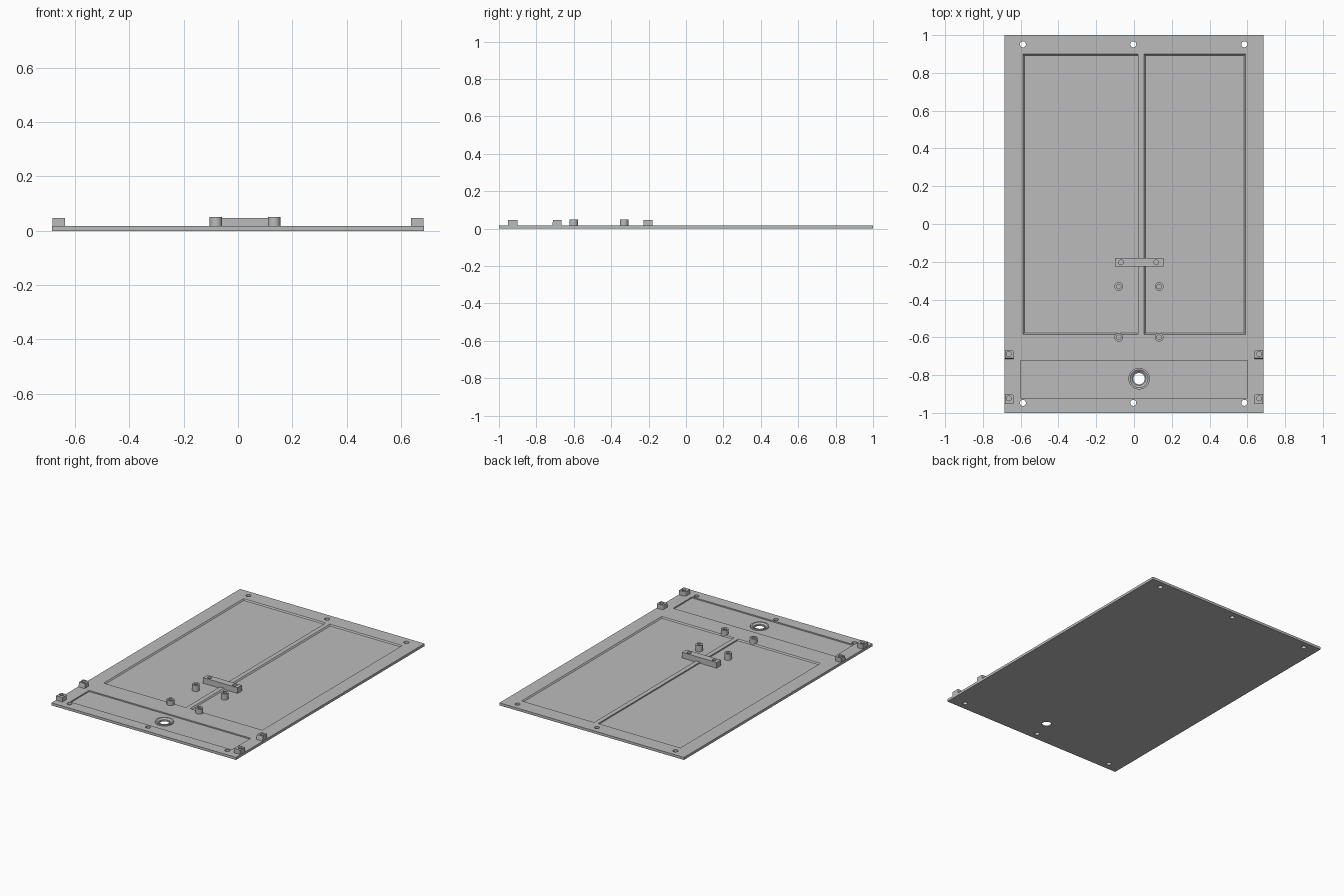
import bpy, bmesh, math

if "Cube" in bpy.data.objects:
    bpy.data.objects.remove(bpy.data.objects["Cube"])

TOP, FLOOR, BOSS = 0.017, 0.009, 0.047

grey = bpy.data.materials.new("plain_grey")
grey.diffuse_color = (0.5, 0.5, 0.5, 1)
grey.use_nodes = True
grey.node_tree.nodes["Principled BSDF"].inputs["Base Color"].default_value = grey.diffuse_color


def loft(name, low, high, z0, z1):
    """Solid between two matching outlines at heights z0 and z1."""
    bm = bmesh.new()
    a = [bm.verts.new((x, y, z0)) for x, y in low]
    b = [bm.verts.new((x, y, z1)) for x, y in high]
    n = len(a)
    bm.faces.new(a[::-1])
    bm.faces.new(b)
    for i in range(n):
        j = (i + 1) % n
        bm.faces.new((a[i], a[j], b[j], b[i]))
    bmesh.ops.recalc_face_normals(bm, faces=bm.faces)
    me = bpy.data.meshes.new(name)
    bm.to_mesh(me)
    bm.free()
    me.materials.append(grey)
    ob = bpy.data.objects.new(name, me)
    bpy.context.collection.objects.link(ob)
    return ob


def rect(x0, x1, y0, y1):
    return [(x0, y0), (x1, y0), (x1, y1), (x0, y1)]


def circle(x, y, r, n=32):
    return [(x + r * math.cos(2 * math.pi * i / n),
             y + r * math.sin(2 * math.pi * i / n)) for i in range(n)]


def cylinder(name, x, y, r, z0, z1, n=32):
    c = circle(x, y, r, n)
    return loft(name, c, c, z0, z1)


def cut(ob, cutters):
    """Subtract the cutters, then remove them."""
    bpy.context.view_layer.objects.active = ob
    for c in cutters:
        m = ob.modifiers.new("cut", 'BOOLEAN')
        m.operation, m.solver, m.object = 'DIFFERENCE', 'EXACT', c
        bpy.ops.object.modifier_apply(modifier=m.name)
        bpy.data.objects.remove(c)


def smooth(ob):
    bpy.ops.object.select_all(action='DESELECT')
    ob.select_set(True)
    bpy.context.view_layer.objects.active = ob
    bpy.ops.object.shade_smooth_by_angle(angle=math.radians(30))


# Base plate with recessed pockets and through holes
r = rect(-0.685, 0.685, -1, 1)
plate = loft("plate", r, r, 0, TOP)
d, up = 0.007, 0.005
k = d * (TOP + up - FLOOR) / (TOP - FLOOR)


def pocket(x0, x1, y0, y1, slope=(1, 1, 1, 1)):
    low = rect(x0 + d * slope[0], x1 - d * slope[1], y0 + d * slope[2], y1 - d * slope[3])
    e = k - d
    high = rect(x0 - e * slope[0], x1 + e * slope[1], y0 - e * slope[2], y1 + e * slope[3])
    return loft("pocket", low, high, FLOOR, TOP + up)


holes = [cylinder("hole", x, y, 0.016, -0.01, 0.03, 24)
         for x in (-0.588, -0.004, 0.584) for y in (-0.947, 0.951)]
cut(plate, [pocket(-0.588, 0.022, -0.585, 0.899, (1, 0, 1, 1)),
            pocket(0.053, 0.59, -0.585, 0.899),
            pocket(-0.6, 0.6, -0.922, -0.722, (0, 0, 0, 0)),
            cylinder("hole", 0.027, -0.819, 0.045, -0.01, 0.03, 40)] + holes)
smooth(plate)

# Collar around the large hole
collar = cylinder("hole_collar", 0.027, -0.819, 0.057, 0, TOP, 48)
cut(collar, [loft("bore", circle(0.027, -0.819, 0.03, 40), circle(0.027, -0.819, 0.03, 40), -0.01, 0.03),
             loft("dish", circle(0.027, -0.819, 0.036, 40), circle(0.027, -0.819, 0.05, 40), FLOOR, TOP + 0.002)])
smooth(collar)

# Round standoffs with screw bores
for x in (-0.081, 0.133):
    for y in (-0.331, -0.6):
        post = cylinder("standoff", x, y, 0.023, FLOOR - 0.003, 0.05, 24)
        cut(post, [cylinder("bore", x, y, 0.012, TOP, 0.06, 20)])
        smooth(post)

# Cross bar with two screw bores
r = rect(-0.101, 0.155, -0.226, -0.18)
bar = loft("cross_bar", r, r, FLOOR - 0.003, BOSS)
cut(bar, [cylinder("bore", x, -0.203, 0.013, 0.02, 0.06, 20) for x in (-0.068, 0.118)])
smooth(bar)


# Edge lugs: rounded inner corners, sloped foot on one end
def lug(x, y, s, foot):
    q = 0.014
    body = [(x - s * 0.02, y - 0.026), (x + s * 0.026, y - 0.026)]
    for i in range(7):
        a = math.pi / 2 * i / 6
        body.append((x + s * (0.026 - q + q * math.cos(a)), y + 0.026 - q + q * math.sin(a)))
    body.append((x - s * 0.02, y + 0.026))
    top = [(px, max(py, y - 0.018) if foot else py) for px, py in body]
    ob = loft("edge_lug", body, top, FLOOR - 0.003, BOSS)
    cut(ob, [cylinder("bore", x, y + 0.003, 0.013, 0.02, 0.06, 20)])
    smooth(ob)


for s in (-1, 1):
    for y in (-0.692, -0.926):
        lug(s * 0.663, y, -s, y > -0.8)
